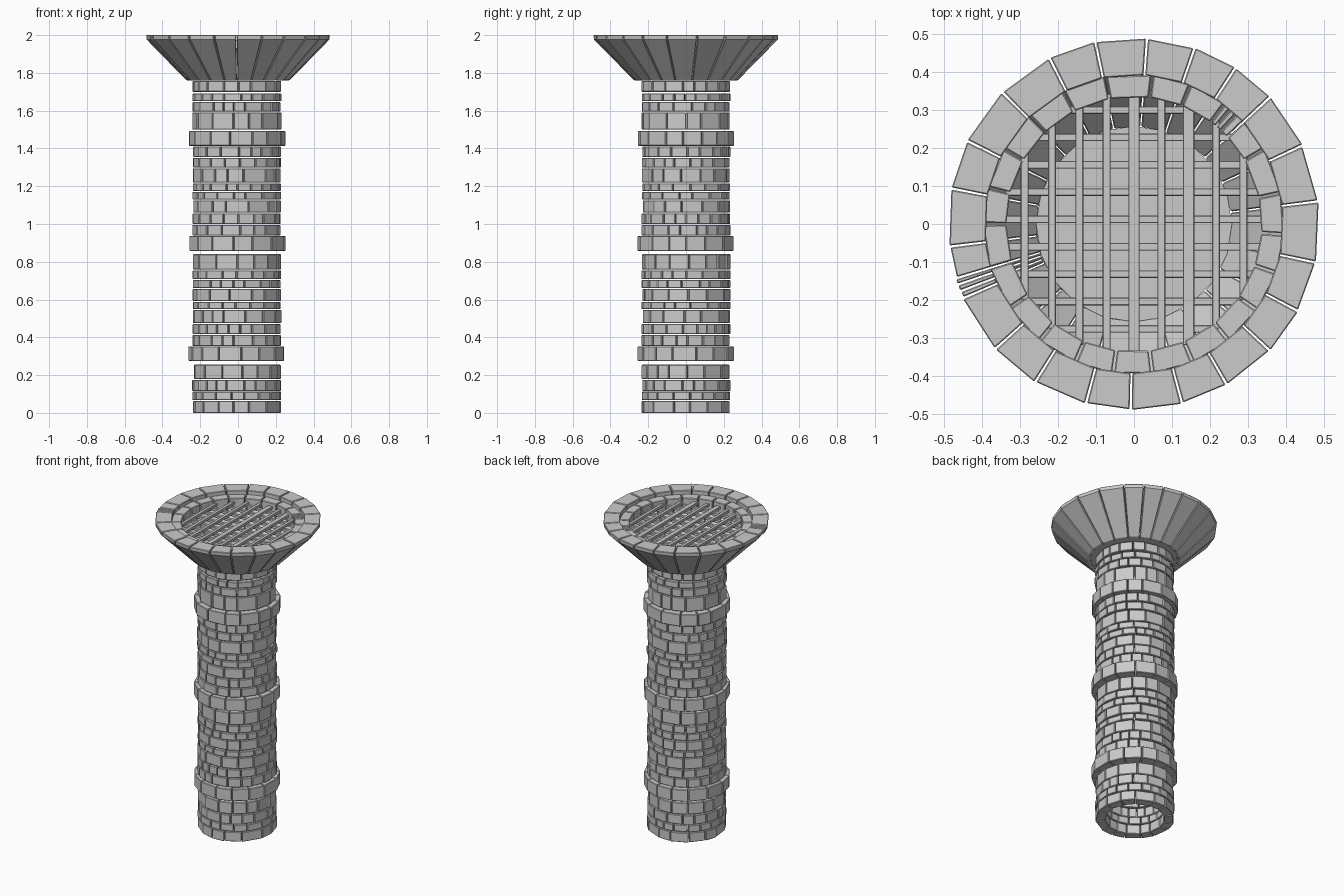
import bpy, bmesh, math, random

if "Cube" in bpy.data.objects:
    bpy.data.objects.remove(bpy.data.objects["Cube"])

random.seed(7)


def block(bm, a0, a1, outer, inner, cx=0.0):
    """Flat-faced ring stone; outer and inner list matching (radius, z) bottom to top."""
    prof = outer + inner[::-1]
    ends = []
    for a in (a0, a1):
        ends.append([bm.verts.new((cx + r * math.cos(a), r * math.sin(a), z)) for r, z in prof])
    n = len(prof)
    for i in range(n):
        j = (i + 1) % n
        bm.faces.new((ends[0][i], ends[1][i], ends[1][j], ends[0][j]))
    bm.faces.new(ends[0][::-1])
    bm.faces.new(ends[1])


def finish(bm, name, bevel=0.0):
    bmesh.ops.recalc_face_normals(bm, faces=bm.faces[:])
    me = bpy.data.meshes.new(name)
    bm.to_mesh(me)
    bm.free()
    ob = bpy.data.objects.new(name, me)
    bpy.context.collection.objects.link(ob)
    if bevel:
        m = ob.modifiers.new("worn_edges", 'BEVEL')
        m.width = bevel
        m.segments = 1
        m.limit_method = 'ANGLE'
        m.angle_limit = math.radians(40)
    return ob


def random_joints(count, spread):
    w = [1 + random.uniform(-spread, spread) for _ in range(count)]
    a, out = random.uniform(0, 0.4), []
    for x in w:
        out.append(a)
        a += x / sum(w) * math.tau
    return out


def ring(bm, joints, outer, inner, gap, cx=0.0, jitter=0.0):
    for i, a in enumerate(joints):
        b = joints[(i + 1) % len(joints)]
        if b <= a:
            b += math.tau
        d = random.uniform(-jitter, jitter)
        block(bm, a + gap, b - gap, [(r + d, z) for r, z in outer], inner, cx)


# Shaft courses: bottom and top of each row of stones
rows = [(0, .062), (.067, .112), (.115, .175), (.18, .255),
        (.355, .412), (.417, .47), (.475, .545), (.55, .588), (.593, .655), (.66, .703),
        (.708, .755), (.76, .84),
        (.94, .995), (1.0, 1.055), (1.06, 1.125), (1.13, 1.17), (1.175, 1.215),
        (1.22, 1.295), (1.30, 1.35), (1.355, 1.41),
        (1.50, 1.59), (1.595, 1.645), (1.65, 1.69), (1.70, 1.757)]
bm = bmesh.new()
for z0, z1 in rows:
    n = 15 if z1 - z0 > .06 else 19
    ring(bm, random_joints(n, .3), [(.234, z0), (.234, z1)], [(.175, z0), (.175, z1)],
         .010, -.006, .003)
finish(bm, "shaft_stones", .003)

# Three projecting bands
bm = bmesh.new()
for z0, z1 in [(.275, .352), (.858, .936), (1.414, 1.492)]:
    ring(bm, random_joints(15, .2), [(.256, z0), (.256, z1)], [(.19, z0), (.19, z1)],
         .008, -.006, .002)
finish(bm, "band_stones", .003)

# Flared head: long stones leaning outward, with two slivers closing the ring
deg = [7, 25, 43, 57, 71, 86, 102, 117, 135, 153.5, 169, 187, 197, 199, 201.2, 203.5,
       222, 238, 255, 269, 285, 300, 317, 332, 348]
bm = bmesh.new()
ring(bm, [math.radians(d) for d in deg],
     [(.275, 1.76), (.488, 1.977), (.49, 2.0)],
     [(.255, 1.765), (.393, 1.93), (.393, 2.0)], .006, 0, .003)
finish(bm, "flared_head_stones", .003)

# Lower inner rim holding the grate
deg = [12, 30, 43, 47, 50, 53, 68, 83, 101, 118, 134, 150, 166, 180, 197, 214, 231,
       247, 262, 277, 293, 309, 325, 341, 356]
bm = bmesh.new()
ring(bm, [math.radians(d) for d in deg],
     [(.392, 1.93), (.396, 1.975)], [(.336, 1.91), (.336, 1.975)], .008, 0, .001)
finish(bm, "inner_rim_stones", .003)

# Grate: two crossing layers of bars trimmed to the round opening
bm = bmesh.new()


def bar(pos, width, z, along_y):
    half = math.sqrt(.35 ** 2 - pos ** 2)
    size = (width, 2 * half, .018) if along_y else (2 * half, width, .018)
    vs = bmesh.ops.create_cube(bm, size=1)['verts']
    for v in vs:
        v.co = (v.co.x * size[0] + (pos if along_y else 0),
                v.co.y * size[1] + (0 if along_y else pos), v.co.z * size[2] + z)


for i in range(-4, 5):
    bar(i * .072, .030 if i in (0, 2) else .021, 1.945, True)
    bar(i * .072 + .012, .020, 1.927, False)
finish(bm, "grate_bars", .002)

# Floor of the bowl below the grate
bm = bmesh.new()
bmesh.ops.create_cone(bm, cap_ends=True, segments=20, radius1=.258, radius2=.258, depth=.012)
bmesh.ops.translate(bm, verts=bm.verts[:], vec=(0, 0, 1.772))
finish(bm, "bowl_floor")
